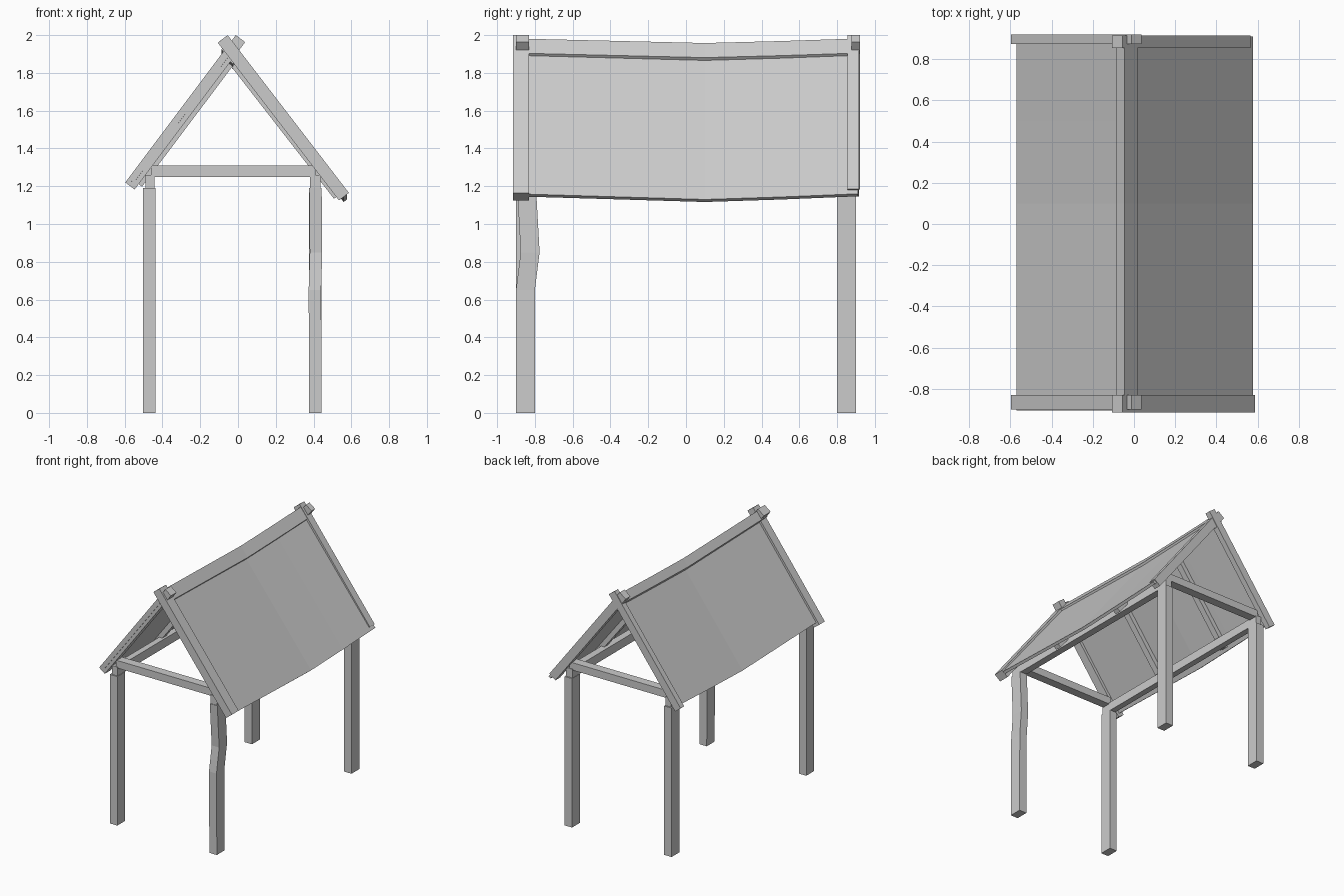
import bpy, bmesh
from mathutils import Vector

cube = bpy.data.objects.get("Cube")
if cube:
    bpy.data.objects.remove(cube, do_unlink=True)

grey = bpy.data.materials.new("weathered_grey")
grey.use_nodes = True
COLOR = (0.6, 0.6, 0.6, 1)
grey.diffuse_color = COLOR
grey.node_tree.nodes["Principled BSDF"].inputs["Base Color"].default_value = COLOR


def loft(name, rings):
    """Join a series of four-cornered sections into a closed timber."""
    bm = bmesh.new()
    loops = [[bm.verts.new(p) for p in ring] for ring in rings]
    for a, b in zip(loops, loops[1:]):
        for i in range(4):
            j = (i + 1) % 4
            bm.faces.new((a[i], a[j], b[j], b[i]))
    bm.faces.new(loops[0])
    bm.faces.new(loops[-1])
    bmesh.ops.recalc_face_normals(bm, faces=bm.faces)
    mesh = bpy.data.meshes.new(name)
    bm.to_mesh(mesh)
    bm.free()
    mesh.materials.append(grey)
    obj = bpy.data.objects.new(name, mesh)
    bpy.context.collection.objects.link(obj)
    return obj


def along_y(name, section, stations):
    """Sweep an x-z section through (y, vertical sag) stations."""
    return loft(name, [[(x, y, z - sag) for x, z in section] for y, sag in stations])


def rect(x0, x1, z0, z1):
    return [(x0, z0), (x1, z0), (x1, z1), (x0, z1)]


def plank(top, bottom, thickness):
    """Sloping section: outer edge from top to bottom, thickened inwards."""
    a, b = Vector(top), Vector(bottom)
    d = (b - a).normalized()
    n = Vector((d.y, -d.x))
    if n.y > 0:
        n = -n
    return [a, b, b + n * thickness, a + n * thickness]


def post(name, x, y, bends):
    """Upright with (height, x shift, y shift) bends."""
    w, d = 0.033, 0.05
    loft(name, [[(x + dx + sx * w, y + dy + sy * d, z)
                 for sx, sy in ((-1, -1), (1, -1), (1, 1), (-1, 1))]
                for z, dx, dy in bends])


# Posts, one of them crooked
straight = [(0, 0, 0), (1.19, 0, 0)]
crooked = [(0, 0, 0), (0.65, -0.003, 0), (0.85, 0.003, 0.025), (1.19, 0, 0.006)]
post("front_left_post", 0.41, -0.85, crooked)
post("front_right_post", -0.47, -0.85, straight)
post("back_left_post", 0.41, 0.85, straight)
post("back_right_post", -0.47, 0.85, straight)

# Wall plates and tie beams
along_y("left_wall_plate", rect(0.38, 0.437, 1.19, 1.26), [(-0.89, 0), (0.89, 0)])
along_y("right_wall_plate", rect(-0.49, -0.442, 1.19, 1.26), [(-0.89, 0), (0.89, 0)])
for name, y in (("front_tie_beam", -0.85), ("back_tie_beam", 0.85)):
    along_y(name, rect(-0.46, 0.41, 1.25, 1.31), [(y - 0.035, 0), (y + 0.035, 0)])

# Crossed gable rafters
left_gable = plank((-0.055, 2.0), (0.587, 1.165), 0.066)
right_gable = plank((-0.012, 2.0), (-0.597, 1.22), 0.062)
back_left_gable = plank((-0.055, 2.0), (0.567, 1.185), 0.066)
along_y("front_left_gable_rafter", left_gable, [(-0.915, 0), (-0.83, 0)])
along_y("front_right_gable_rafter", right_gable, [(-0.9, 0), (-0.83, 0)])
along_y("back_left_gable_rafter", back_left_gable, [(0.855, 0), (0.915, 0)])
along_y("back_right_gable_rafter", right_gable, [(0.875, 0), (0.92, 0)])

# Sagging roof slopes and ridge
sag = [(-0.905, 0), (-0.4, 0.015), (0.1, 0.03), (0.5, 0.017), (0.91, 0)]
along_y("left_roof_slope", plank((-0.01, 1.915), (0.577, 1.16), 0.022), sag)
along_y("right_roof_slope", plank((-0.06, 1.91), (-0.57, 1.232), 0.022), sag)
along_y("ridge_beam", [(-0.045, 1.982), (0.016, 1.905), (-0.028, 1.845), (-0.088, 1.925)],
        [(y, s * 0.8) for y, s in sag])

# Inner rafters under the roof
for i, y in enumerate((-0.27, 0.42)):
    span = [(y - 0.025, 0.02), (y + 0.025, 0.02)]
    along_y(f"left_inner_rafter_{i}", plank((-0.01, 1.885), (0.54, 1.178), 0.04), span)
    along_y(f"right_inner_rafter_{i}", plank((-0.06, 1.88), (-0.54, 1.242), 0.04), span)
